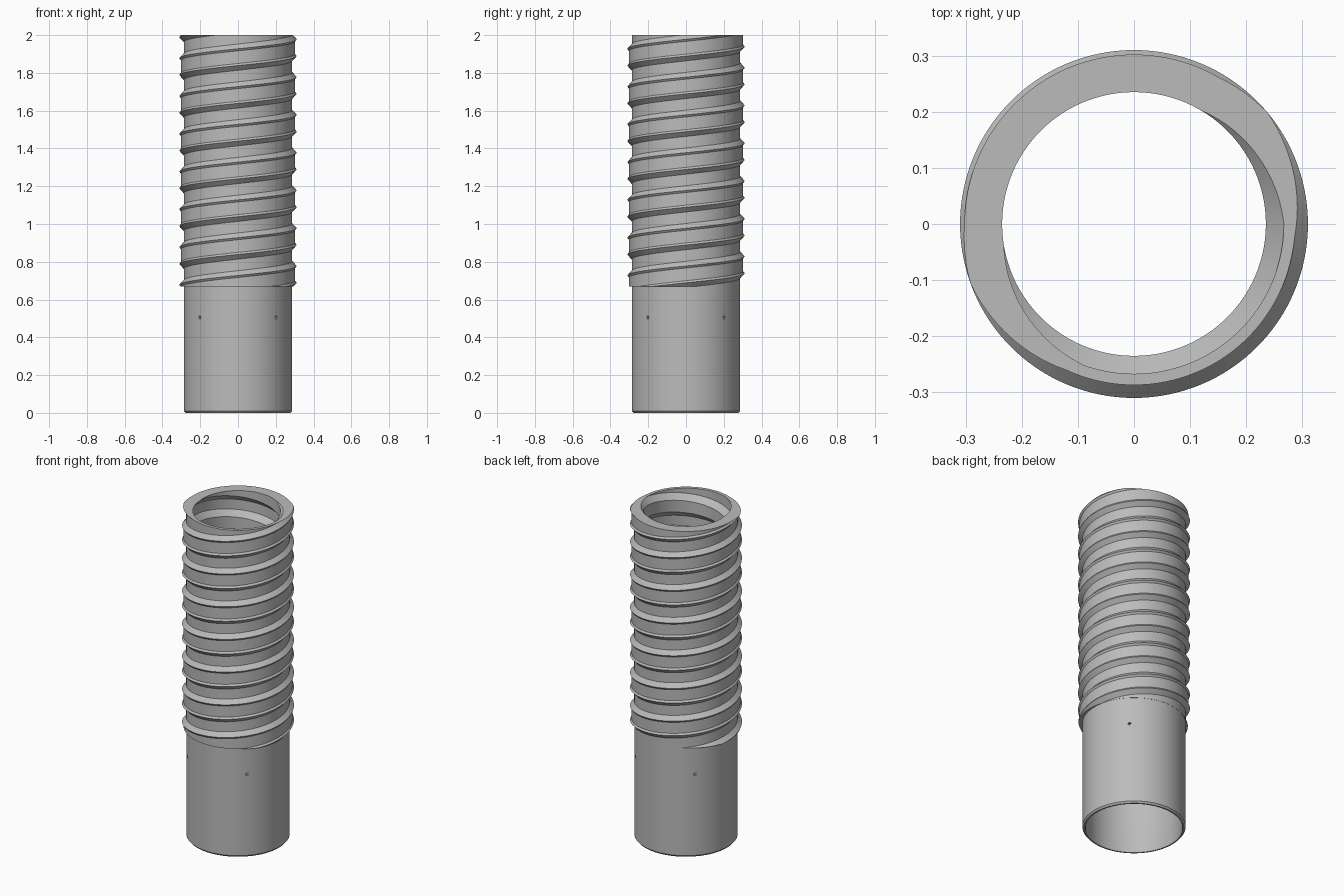
import bpy, bmesh
from math import pi, cos, sin, radians
from mathutils import Matrix, Vector

cube = bpy.data.objects.get("Cube")
if cube:
    bpy.data.objects.remove(cube, do_unlink=True)

SEGMENTS = 128
PITCH = 0.2
JOINT, TOP = 0.67, 2.0

# Single grey material
grey = bpy.data.materials.new("plain_grey")
grey.use_nodes = True
colour = (0.5, 0.5, 0.5, 1)
grey.diffuse_color = colour
grey.node_tree.nodes["Principled BSDF"].inputs["Base Color"].default_value = colour


def add_object(name, bm):
    bmesh.ops.recalc_face_normals(bm, faces=bm.faces)
    mesh = bpy.data.meshes.new(name)
    bm.to_mesh(mesh)
    bm.free()
    mesh.materials.append(grey)
    obj = bpy.data.objects.new(name, mesh)
    bpy.context.collection.objects.link(obj)
    return obj


def smooth(obj):
    bpy.ops.object.select_all(action='DESELECT')
    obj.select_set(True)
    bpy.context.view_layer.objects.active = obj
    bpy.ops.object.shade_smooth_by_angle(angle=radians(30))


def sweep(bm, profile, lead):
    """Sweep (radius, height) points once round z, climbing by lead."""
    columns = []
    for j in range(SEGMENTS + 1):
        a = 2 * pi * j / SEGMENTS
        rise = lead * j / SEGMENTS
        columns.append([bm.verts.new((r * cos(a), r * sin(a), z + rise)) for r, z in profile])
    for left, right in zip(columns, columns[1:]):
        for i in range(len(profile) - 1):
            bm.faces.new((left[i], right[i], right[i + 1], left[i + 1]))


def repeat(profile):
    """Stack one thread period along the whole height."""
    base = TOP - PITCH / 9 - 8 * PITCH
    return [(r, base + k * PITCH + z) for k in range(10) for r, z in profile]


# Threaded sleeve: a helical rib with two raised lips outside, a flat rib inside
outer = [(0.287, -0.114), (0.31, -0.089), (0.302, -0.078),
         (0.302, -0.011), (0.31, 0), (0.287, 0.025)]
inner = [(0.267, -0.117), (0.235, -0.083), (0.235, -0.011), (0.267, 0.022)]
bm = bmesh.new()
for profile in (outer, inner):
    sweep(bm, repeat(profile), PITCH)
bmesh.ops.remove_doubles(bm, verts=bm.verts, dist=1e-4)

# Trim both ends flat and close them
for height, side in ((JOINT, -1), (TOP, 1)):
    bmesh.ops.bisect_plane(bm, geom=bm.verts[:] + bm.edges[:] + bm.faces[:], dist=1e-6,
                           plane_co=(0, 0, height), plane_no=(0, 0, side), clear_outer=True)
    rim = [e for e in bm.edges if e.is_boundary
           and all(abs(v.co.z - height) < 1e-4 for v in e.verts)]
    bmesh.ops.triangle_fill(bm, edges=rim, use_beauty=True, normal=Vector((0, 0, side)))
smooth(add_object("threaded_sleeve", bm))

# Plain lower tube with a chamfered foot
bm = bmesh.new()
sweep(bm, [(0.267, JOINT), (0.267, 0.008), (0.27, 0), (0.278, 0),
           (0.286, 0.01), (0.286, JOINT), (0.267, JOINT)], 0)
bmesh.ops.remove_doubles(bm, verts=bm.verts, dist=1e-4)
tube = add_object("lower_tube", bm)

# Four small pin holes through the tube wall
bm = bmesh.new()
for i in range(4):
    place = (Matrix.Rotation(pi / 4 + i * pi / 2, 4, 'Z')
             @ Matrix.Translation((0.277, 0, 0.505)) @ Matrix.Rotation(pi / 2, 4, 'Y'))
    bmesh.ops.create_cone(bm, cap_ends=True, segments=12, radius1=0.008,
                          radius2=0.008, depth=0.06, matrix=place)
cutter = add_object("pin_hole_cutter", bm)
cutter.hide_render = True
cut = tube.modifiers.new("pin_holes", 'BOOLEAN')
cut.operation = 'DIFFERENCE'
cut.solver = 'EXACT'
cut.object = cutter
bpy.context.view_layer.objects.active = tube
bpy.ops.object.modifier_apply(modifier=cut.name)
bpy.data.objects.remove(cutter, do_unlink=True)
smooth(tube)
